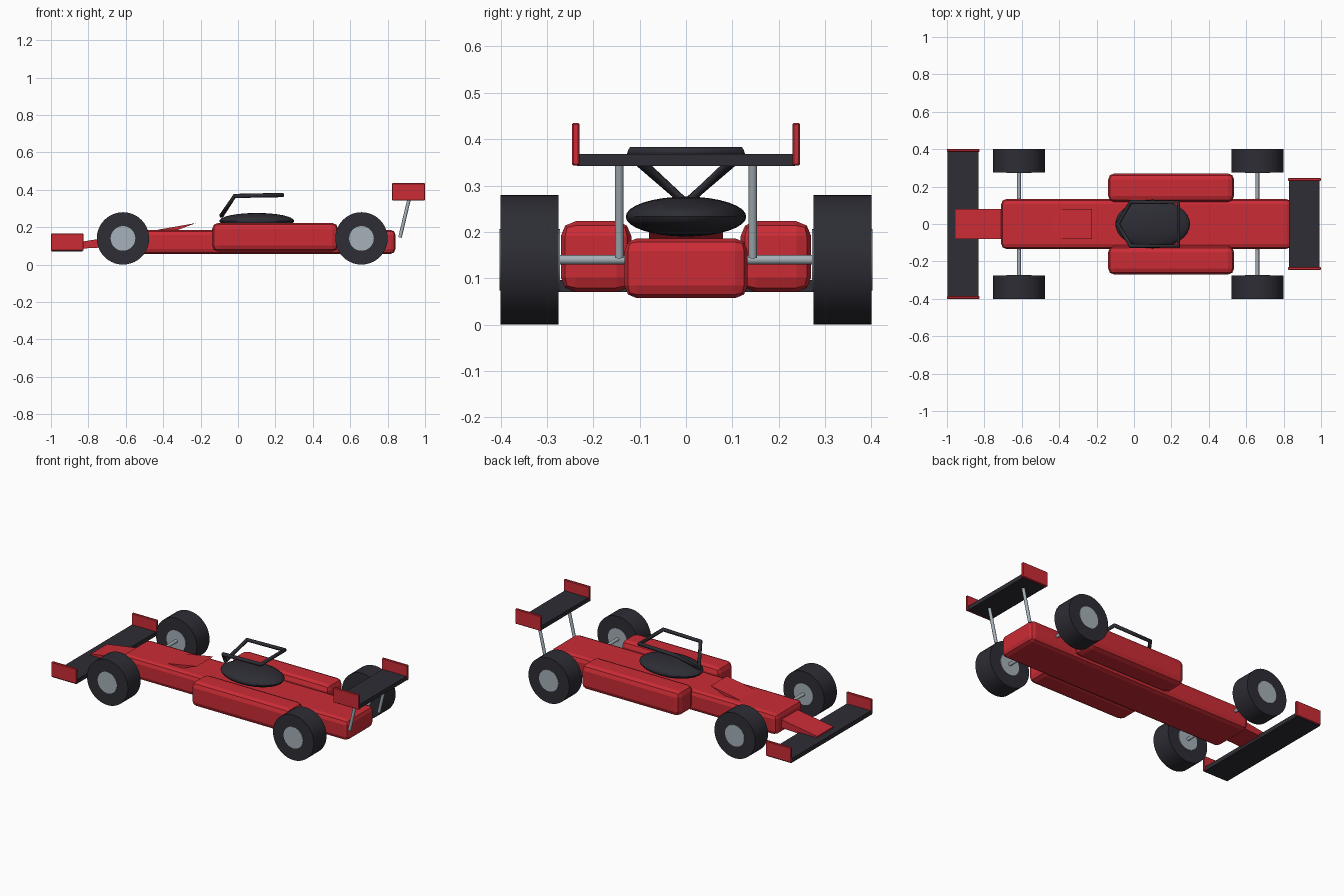
import bpy, bmesh, math
from mathutils import Vector

if "Cube" in bpy.data.objects:
    bpy.data.objects.remove(bpy.data.objects["Cube"])


def material(name, rgb):
    m = bpy.data.materials.new(name)
    m.diffuse_color = (*rgb, 1)
    m.use_nodes = True
    m.node_tree.nodes["Principled BSDF"].inputs["Base Color"].default_value = m.diffuse_color
    return m


RED = material("red paint", (0.60, 0.025, 0.036))
DARK = material("dark rubber", (0.026, 0.026, 0.035))
GREY = material("light metal", (0.38, 0.44, 0.48))


def finish(bm, name, mat, smooth=False):
    bmesh.ops.recalc_face_normals(bm, faces=bm.faces)
    mesh = bpy.data.meshes.new(name)
    bm.to_mesh(mesh)
    bm.free()
    mesh.materials.append(mat)
    ob = bpy.data.objects.new(name, mesh)
    bpy.context.collection.objects.link(ob)
    if smooth:
        bpy.ops.object.select_all(action='DESELECT')
        ob.select_set(True)
        bpy.context.view_layer.objects.active = ob
        bpy.ops.object.shade_smooth_by_angle(angle=math.radians(35))
    return ob


def box(name, lo, hi, mat, bevel=0, segments=2):
    lo, hi = Vector(lo), Vector(hi)
    bm = bmesh.new()
    bmesh.ops.create_cube(bm, size=1)
    for v in bm.verts:
        v.co = (lo + hi) / 2 + Vector(a * b for a, b in zip(v.co, hi - lo))
    if bevel:
        bmesh.ops.bevel(bm, geom=bm.edges[:], offset=bevel, segments=segments,
                        profile=0.5, affect='EDGES')
    return finish(bm, name, mat)


def rod(name, a, b, radius, mat, sides=16):
    a, b = Vector(a), Vector(b)
    bm = bmesh.new()
    bmesh.ops.create_cone(bm, cap_ends=True, segments=sides, radius1=radius,
                          radius2=radius, depth=(b - a).length)
    rot = (b - a).to_track_quat('Z', 'Y')
    for v in bm.verts:
        v.co = (a + b) / 2 + rot @ v.co
    return finish(bm, name, mat, True)


# Main body and side pods
box("body", (-0.71, -0.133, 0.057), (0.842, 0.133, 0.186), RED, 0.027)
for s, side in ((-1, "right"), (1, "left")):
    ys = sorted((s * 0.118, s * 0.27))
    box(f"{side}_side_pod", (-0.138, ys[0], 0.07), (0.535, ys[1], 0.223), RED, 0.032)

# Nose wedge: a side profile extruded across the width
profile = [(-0.955, 0.08), (-0.955, 0.104), (-0.43, 0.186), (-0.225, 0.222),
           (-0.33, 0.182), (-0.65, 0.095)]
bm = bmesh.new()
face = bm.faces.new([bm.verts.new((x, -0.08, z)) for x, z in profile])
ext = bmesh.ops.extrude_face_region(bm, geom=[face])
bmesh.ops.translate(bm, vec=(0, 0.16, 0),
                    verts=[g for g in ext["geom"] if isinstance(g, bmesh.types.BMVert)])
finish(bm, "nose", RED)

# Wings with end plates
box("front_wing", (-0.998, -0.395, 0.07), (-0.832, 0.395, 0.096), DARK)
box("rear_wing", (0.83, -0.235, 0.342), (0.993, 0.235, 0.368), DARK)
for s, side in ((-1, "right"), (1, "left")):
    ys = sorted((s * 0.386, s * 0.402))
    box(f"front_{side}_end_plate", (-1, ys[0], 0.074), (-0.827, ys[1], 0.166), RED, 0.003, 1)
    ys = sorted((s * 0.23, s * 0.246))
    box(f"rear_{side}_end_plate", (0.824, ys[0], 0.343), (1, ys[1], 0.435), RED, 0.003, 1)
    rod(f"{side}_wing_strut", (0.866, s * 0.144, 0.145), (0.914, s * 0.144, 0.347), 0.0095, GREY)

# Wheels, hubs and axles
for x, end in ((-0.615, "front"), (0.66, "rear")):
    rod(f"{end}_axle", (x, -0.3, 0.14), (x, 0.3, 0.14), 0.01, GREY)
    for s, side in ((-1, "right"), (1, "left")):
        rod(f"{end}_{side}_tyre", (x, s * 0.275, 0.14), (x, s * 0.4, 0.14), 0.14, DARK, 40)
        rod(f"{end}_{side}_hub", (x, s * 0.272, 0.14), (x, s * 0.402, 0.14), 0.066, GREY, 32)

# Cockpit dome
bm = bmesh.new()
bmesh.ops.create_uvsphere(bm, u_segments=32, v_segments=16, radius=1)
for v in bm.verts:
    v.co = Vector((0.1 + 0.2 * v.co.x, 0.13 * v.co.y, 0.233 + 0.043 * v.co.z))
finish(bm, "cockpit", DARK, True)

# Safety frame: closed five-sided loop of tube over the cockpit
loop = [(-0.088, 0, 0.262), (-0.018, 0.117, 0.367), (0.238, 0.117, 0.372),
        (0.238, -0.117, 0.372), (-0.018, -0.117, 0.367)]
curve = bpy.data.curves.new("safety_frame", 'CURVE')
curve.dimensions = '3D'
curve.bevel_depth = 0.012
curve.bevel_resolution = 2
spline = curve.splines.new('POLY')
spline.points.add(len(loop) - 1)
for p, co in zip(spline.points, loop):
    p.co = (*co, 1)
spline.use_cyclic_u = True
curve.materials.append(DARK)
bpy.context.collection.objects.link(bpy.data.objects.new("safety_frame", curve))
